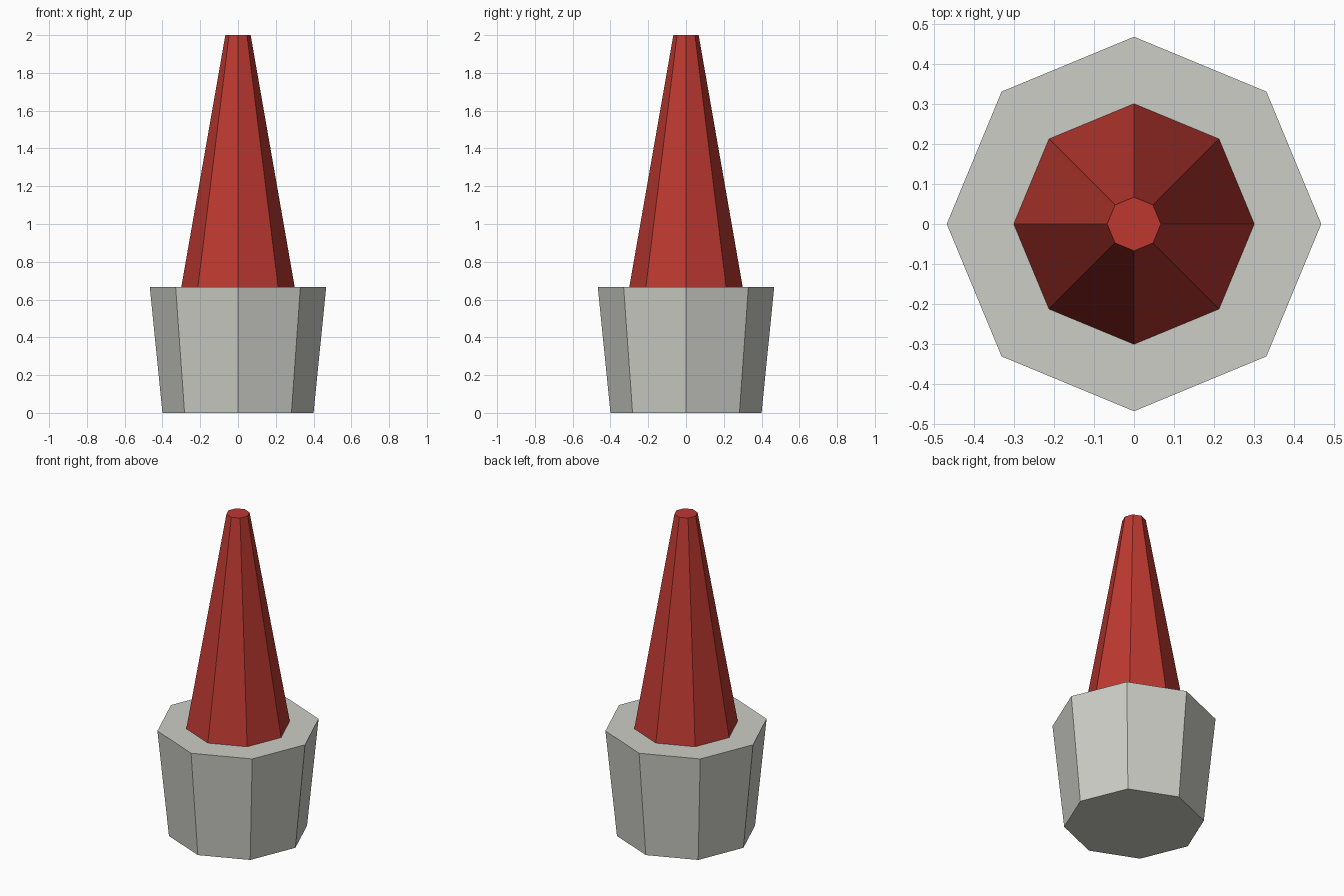
import bpy

cube = bpy.data.objects.get("Cube")
if cube:
    bpy.data.objects.remove(cube, do_unlink=True)

SIDES = 8
RIM_Z = 0.667
TOP_Z = 2.0


def make_material(name, rgb):
    mat = bpy.data.materials.new(name)
    mat.use_nodes = True
    color = (*rgb, 1.0)
    mat.diffuse_color = color
    mat.node_tree.nodes["Principled BSDF"].inputs["Base Color"].default_value = color
    return mat


def tapered_prism(name, bottom_radius, top_radius, z_low, z_high, mat):
    """Flat-shaded eight-sided frustum with corners on the x and y axes."""
    bpy.ops.mesh.primitive_cone_add(
        vertices=SIDES, radius1=bottom_radius, radius2=top_radius,
        depth=z_high - z_low, location=(0, 0, (z_low + z_high) / 2))
    obj = bpy.context.object
    obj.name = name
    obj.data.materials.append(mat)
    bpy.ops.object.shade_flat()
    return obj


grey = make_material("warm grey", (0.61, 0.61, 0.57))
red = make_material("red", (0.51, 0.04, 0.03))

# Flared socket
tapered_prism("base_socket", 0.40, 0.467, 0.0, RIM_Z, grey)

# Tall tapered spike standing on the socket
tapered_prism("spike", 0.30, 0.067, RIM_Z, TOP_Z, red)
